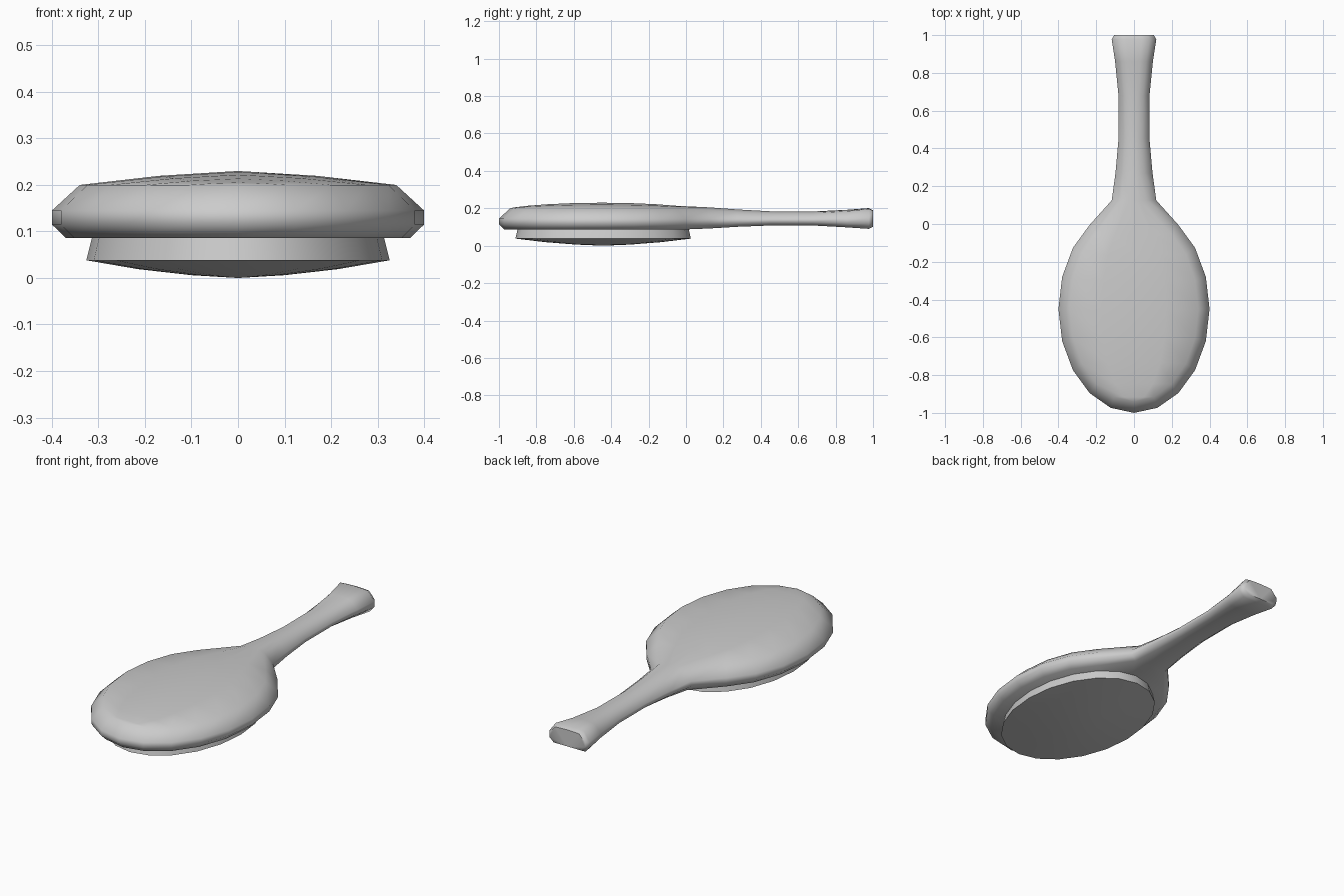
import bpy, bmesh
from math import sin, cos, radians, pi

if "Cube" in bpy.data.objects:
    bpy.data.objects.remove(bpy.data.objects["Cube"])

def loft(name, rings, cap_start=False, cap_end=False, angle=60):
    """Skin closed rings of equal length into one smooth-shaded object."""
    bm = bmesh.new()
    vs = [[bm.verts.new(p) for p in ring] for ring in rings]
    for a, b in zip(vs, vs[1:]):
        n = len(a)
        for i in range(n):
            j = (i + 1) % n
            bm.faces.new((a[i], a[j], b[j], b[i]))
    if cap_start:
        bm.faces.new(vs[0][::-1])
    if cap_end:
        bm.faces.new(vs[-1])
    bmesh.ops.remove_doubles(bm, verts=bm.verts, dist=0.0005)
    bmesh.ops.recalc_face_normals(bm, faces=bm.faces)
    me = bpy.data.meshes.new(name)
    bm.to_mesh(me)
    bm.free()
    ob = bpy.data.objects.new(name, me)
    bpy.context.collection.objects.link(ob)
    bpy.ops.object.select_all(action='DESELECT')
    ob.select_set(True)
    bpy.context.view_layer.objects.active = ob
    bpy.ops.object.shade_smooth_by_angle(angle=radians(angle))
    return ob

def section(pts, crown):
    """Mirror a half section (bottom, low, high, top) and dome its top."""
    xb, yb, zb = pts[0]
    xt, yt, zt = pts[-1]
    half = pts + [(xt / 2, yt, zt + crown * 0.65)]
    left = [(-x, y, z) for x, y, z in reversed(half)]
    return [(0, yb, zb)] + half + [(0, yt, zt + crown)] + left

rings = []
# Oval head: 18 degree steps from the tip towards the handle
for deg in range(-90, 55, 18):
    a = radians(deg)
    c = max(cos(a), 0)
    pts = []
    for inset, z in ((0.03, 0.086), (0, 0.115), (0, 0.145), (0.06, 0.2)):
        pts.append(((0.4 - inset) * c, -0.45 + (0.55 - inset) * sin(a), z))
    rings.append(section(pts, 0.03 * c ** 1.5))

# Handle: half width, y, bottom, top edge, crown, top inset
for w, y, zb, zt, crown, inset in (
        (0.118, 0.125, 0.092, 0.190, 0.015, 0.05),
        (0.098, 0.27, 0.101, 0.180, 0.014, 0.042),
        (0.082, 0.45, 0.108, 0.173, 0.011, 0.036),
        (0.082, 0.68, 0.108, 0.173, 0.010, 0.034),
        (0.100, 0.86, 0.098, 0.184, 0.008, 0.036),
        (0.118, 0.978, 0.090, 0.197, 0.004, 0.036),
        (0.105, 1.00, 0.102, 0.187, 0.003, 0.034)):
    h = zt - zb
    pts = [(w - 0.025, y, zb), (w, y, zb + h * 0.27),
           (w, y, zb + h * 0.55), (w - inset, y, zt)]
    rings.append(section(pts, crown))
loft("brush_body", rings, cap_end=True)

# Domed oval pad under the head
pad = []
for rx, ry, z in ((0.31, 0.455, 0.1), (0.314, 0.458, 0.086), (0.326, 0.469, 0.038),
                  (0.215, 0.31, 0.019), (0.1, 0.145, 0.006), (0, 0, 0.0)):
    pad.append([(rx * cos(i * pi / 10), -0.443 + ry * sin(i * pi / 10), z)
                for i in range(20)])
loft("bristle_pad", pad, cap_start=True, angle=40)
